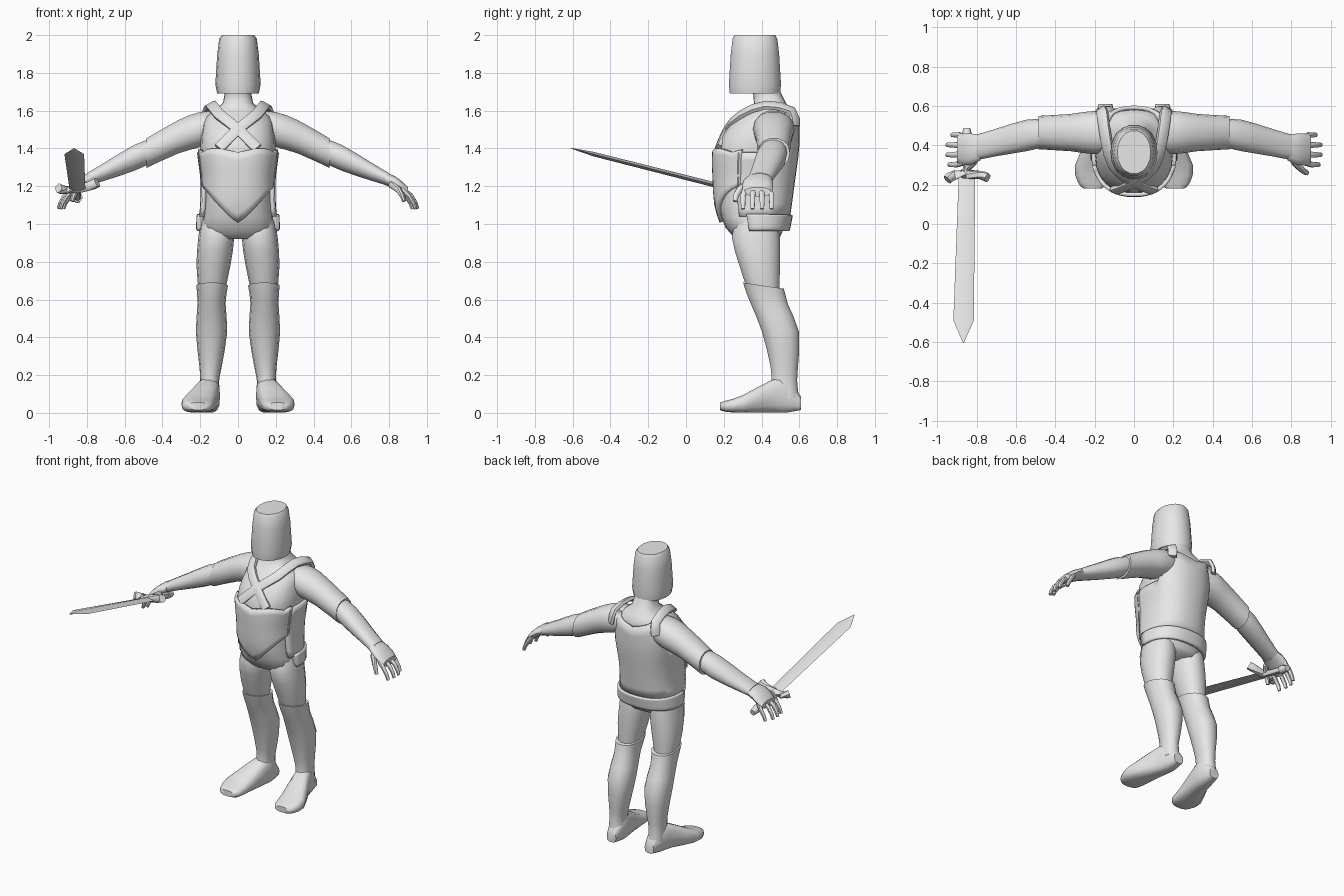
import bpy, bmesh, math
from mathutils import Vector

cube = bpy.data.objects.get("Cube")
if cube:
    bpy.data.objects.remove(cube, do_unlink=True)

GREY = (.8, .8, .8, 1)
plain_grey = bpy.data.materials.new("plain_grey")
plain_grey.use_nodes = True
plain_grey.diffuse_color = GREY
plain_grey.node_tree.nodes["Principled BSDF"].inputs["Base Color"].default_value = GREY


def power(value, n):
    return math.copysign(abs(value) ** (2 / n), value)


def turn(sides, offset=0):
    return [math.tau * (i + offset) / sides for i in range(sides)]


def smooth(rings):
    """Add a ring between each pair of rings, following their curve."""
    result = []
    last = len(rings) - 1
    for i in range(last):
        before, after = rings[max(i - 1, 0)], rings[min(i + 2, last)]
        middle = [(a + b) / 2 + (a + b - p - q) / 16
                  for p, a, b, q in zip(before, rings[i], rings[i + 1], after)]
        result += [rings[i], middle]
    return result + [rings[last]]


def skin(name, rows, closed=True, mirror=False, angle=45):
    """Join rows of points into one surface; closed rows become a capped tube."""
    bm = bmesh.new()
    flip = -1 if mirror else 1
    grid = [[bm.verts.new((flip * x, y, z)) for x, y, z in row] for row in rows]
    count = len(grid[0])
    for low, high in zip(grid, grid[1:]):
        for i in range(count if closed else count - 1):
            k = (i + 1) % count
            bm.faces.new((low[i], low[k], high[k], high[i]))
    if closed:
        bm.faces.new(grid[0])
        bm.faces.new(grid[-1])
    bmesh.ops.recalc_face_normals(bm, faces=bm.faces)
    mesh = bpy.data.meshes.new(name)
    bm.to_mesh(mesh)
    bm.free()
    mesh.materials.append(plain_grey)
    mesh.shade_smooth()
    mesh.set_sharp_from_angle(angle=math.radians(angle))
    obj = bpy.data.objects.new(name, mesh)
    bpy.context.collection.objects.link(obj)
    return obj


def loft(name, axis, rings, n=2.2, sides=14, mirror=False):
    """Rings are (position, first centre, first half, second centre, second half)."""
    rows = []
    for place, a_mid, a_half, b_mid, b_half in rings:
        row = []
        for angle in turn(sides):
            a = a_mid + a_half * power(math.cos(angle), n)
            b = b_mid + b_half * power(math.sin(angle), n)
            row.append({"x": (place, a, b), "y": (a, place, b), "z": (a, b, place)}[axis])
        rows.append(row)
    return skin(name, rows, mirror=mirror)


def tube(name, points, wide, thick, mirror=False, n=2, taper=1):
    """Sweep a rounded section along points, its flat side facing away from the chest."""
    points = [Vector(p) for p in points]
    chest = Vector((0, .4, 1.4))
    last = len(points) - 1
    rows = []
    for i, point in enumerate(points):
        along = (points[min(i + 1, last)] - points[max(i - 1, 0)]).normalized()
        side = along.cross(point - chest).normalized()
        out = side.cross(along)
        scale = 1 + (taper - 1) * i / last
        rows.append([point + scale * (side * wide * power(math.cos(angle), n)
                                      + out * thick * power(math.sin(angle), n))
                     for angle in turn(8, offset=.5)])
    return skin(name, rows, mirror=mirror)


# Torso profile: height, front, back, half width
TORSO = smooth([(.92, .27, .49, .15), (.98, .21, .52, .19), (1.1, .17, .54, .18),
                (1.25, .16, .56, .18), (1.4, .16, .58, .2), (1.5, .21, .58, .19),
                (1.57, .28, .58, .17), (1.64, .36, .53, .08), (1.74, .34, .48, .07)])


def torso_point(z, angle, lift=0):
    """A point on the torso at a height and an angle, lifted off the surface."""
    for low, high in zip(TORSO, TORSO[1:]):
        if z <= high[0]:
            break
    blend = (z - low[0]) / (high[0] - low[0])
    front, back, half = (a + (b - a) * blend for a, b in zip(low[1:], high[1:]))
    return ((half + lift) * power(math.cos(angle), 2.4),
            (front + back) / 2 + ((back - front) / 2 + lift) * power(math.sin(angle), 2.4), z)


skin("torso", [[torso_point(ring[0], angle) for angle in turn(20)] for ring in TORSO], angle=60)


def plate(name, start, end, bottom, top, lift, thickness):
    """A curved plate that follows the torso between two angles."""
    cols, rows = 20, 8
    angles = [math.radians(start + (end - start) * i / cols) for i in range(cols + 1)]
    grid = [[torso_point(bottom(a) + (top(a) - bottom(a)) * j / rows, a, lift) for a in angles]
            for j in range(rows + 1)]
    solid = skin(name, grid, closed=False).modifiers.new("thickness", "SOLIDIFY")
    solid.thickness = thickness
    solid.offset = 0


def sideways(angle):
    return abs(math.cos(angle))


# Armour plates and belt
plate("breastplate", 195, 345, lambda a: 1.01 + .2 * sideways(a),
      lambda a: 1.38 + .02 * sideways(3 * a), lift=.01, thickness=.02)
plate("backplate", -20, 200, lambda a: 1.04,
      lambda a: 1.38 if sideways(a) > .85 else 1.54 + .06 * sideways(a), lift=.01, thickness=.02)
plate("belt", -8, 188, lambda a: .97, lambda a: 1.05, lift=.015, thickness=.035)

# Helmet
loft("helmet", "z", [(1.69, 0, .11, .365, .135), (1.74, 0, .12, .365, .14), (1.9, 0, .11, .365, .13),
                     (1.98, 0, .1, .365, .12), (2, 0, .085, .365, .11)], n=2.1, sides=18)

for side, flip in (("left", False), ("right", True)):
    # Shoulder strap, crossing the chest
    tube(side + "_strap", smooth([(.17, .575, 1.52), (.16, .56, 1.6), (.14, .42, 1.63),
                                  (.1, .29, 1.58), (0, .21, 1.5), (-.1, .17, 1.4)]),
         wide=.03, thick=.015, mirror=flip, n=4)

    # Arm: sleeve, forearm, palm
    loft(side + "_sleeve", "x", smooth([(.08, .46, .09, 1.52, .08), (.2, .465, .11, 1.5, .095),
                                        (.32, .465, .095, 1.46, .09), (.485, .465, .085, 1.375, .08)]),
         mirror=flip)
    loft(side + "_forearm", "x", smooth([(.44, .465, .07, 1.395, .065), (.55, .45, .08, 1.35, .07),
                                         (.7, .415, .07, 1.28, .05), (.8, .39, .065, 1.235, .035)]),
         mirror=flip)
    loft(side + "_palm", "x", [(.78, .39, .065, 1.24, .035), (.83, .38, .08, 1.22, .035),
                               (.87, .38, .08, 1.19, .035), (.9, .38, .07, 1.17, .025)], mirror=flip)

    # Spread fingers and thumb
    for i, reach in enumerate((0, .01, .01, -.015)):
        y = .315 + i * .042
        tip = y + (y - .38) * .2
        tube(f"{side}_finger_{i + 1}", [(.865, y, 1.185), (.905 + reach, tip, 1.15),
                                        (.93 + reach, tip, 1.11), (.94 + reach, tip, 1.08)],
             wide=.017, thick=.016, mirror=flip, taper=.65)
    tube(side + "_thumb", [(.81, .32, 1.21), (.85, .28, 1.18), (.87, .265, 1.15), (.88, .26, 1.12)],
         wide=.02, thick=.018, mirror=flip, taper=.65)

    # Leg: thigh, boot shaft, foot
    loft(side + "_thigh", "z", smooth([(1.02, .115, .08, .375, .11), (.93, .115, .095, .37, .13),
                                       (.78, .13, .09, .39, .11), (.62, .14, .065, .415, .08)]),
         mirror=flip)
    shaft = loft(side + "_boot_shaft", "z",
                 smooth([(.675, .137, .084, .41, .11), (.58, .14, .074, .44, .1), (.43, .14, .083, .5, .1),
                         (.25, .145, .06, .52, .075), (.17, .15, .05, .52, .07), (.08, .15, .055, .52, .08)]),
                 mirror=flip)
    for vertex in shaft.data.vertices:  # slope the cuff down towards the back
        if vertex.co.z > .65:
            vertex.co.z += (.4 - vertex.co.y) * .15
    loft(side + "_foot", "y",
         smooth([(.18, .21, .045, .035, .02), (.21, .21, .075, .035, .03), (.3, .21, .09, .047, .047),
                 (.45, .165, .065, .087, .087), (.53, .15, .055, .09, .09), (.61, .145, .035, .05, .035)]),
         n=2.8, mirror=flip)

# Sword in the right hand
loft("sword_blade", "y", [(.24, -.85, .042, 1.185, .014), (-.49, -.867, .052, 1.37, .012),
                          (-.605, -.868, .002, 1.4, .002)], n=2, sides=4)
tube("sword_guard", smooth([(-.95, .225, 1.19), (-.91, .25, 1.18), (-.79, .25, 1.2), (-.745, .235, 1.22)]),
     wide=.025, thick=.022, n=3)
tube("sword_grip", [(-.85, .24, 1.185), (-.85, .44, 1.14)], wide=.02, thick=.02)
tube("sword_pommel", [(-.85, .43, 1.142), (-.85, .485, 1.13)], wide=.028, thick=.028, taper=.7)
